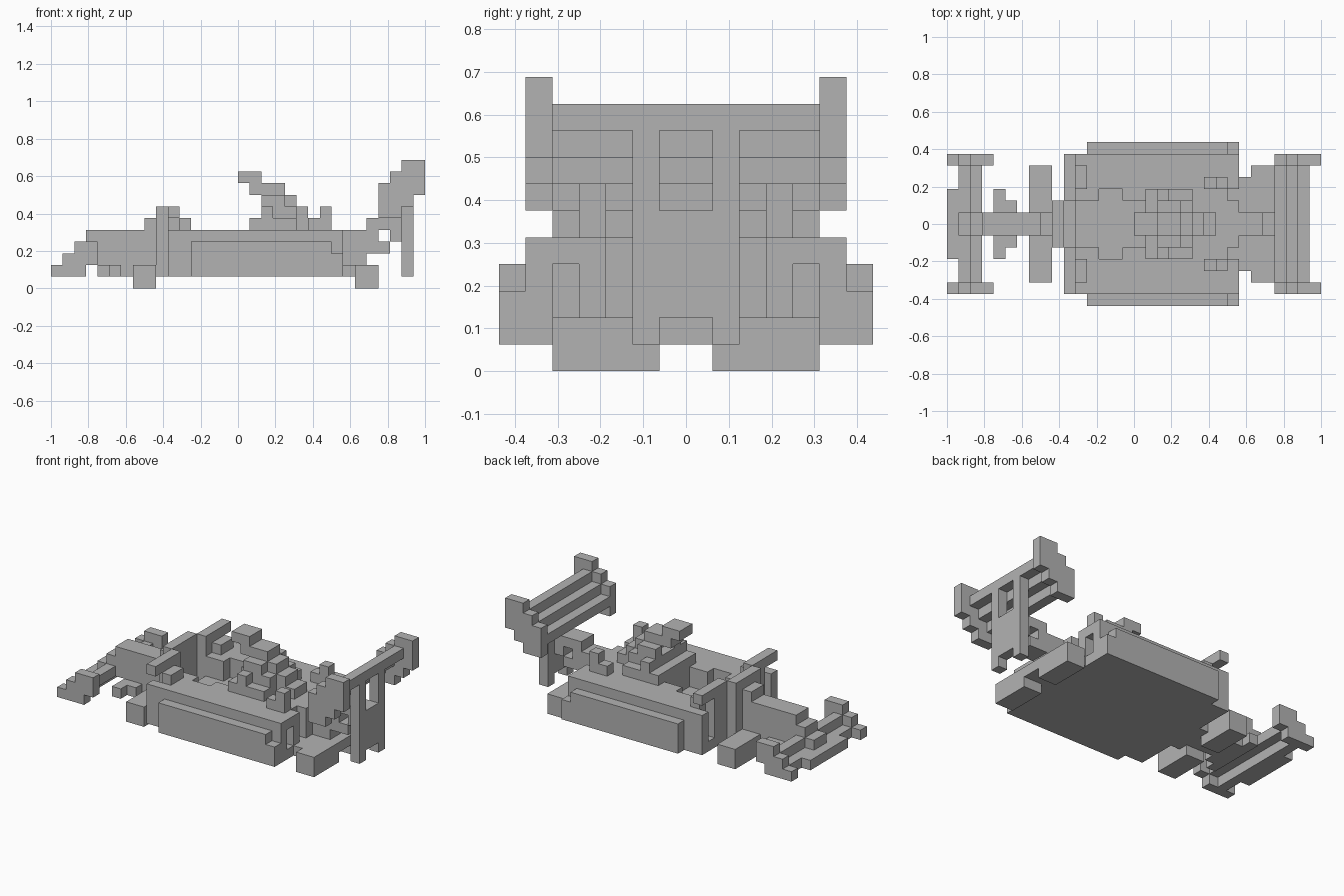
import bpy, bmesh
from mathutils import Matrix, Vector

if "Cube" in bpy.data.objects:
    bpy.data.objects.remove(bpy.data.objects["Cube"], do_unlink=True)

U = 1 / 16  # edge of one block
grey = bpy.data.materials.new("light_grey")
grey.use_nodes = True
colour = (0.45, 0.45, 0.45, 1)
grey.diffuse_color = colour
grey.node_tree.nodes["Principled BSDF"].inputs["Base Color"].default_value = colour


def add_box(bm, lo, hi):
    lo, hi = Vector(lo) * U, Vector(hi) * U
    size = hi - lo
    m = Matrix.Translation((lo + hi) / 2) @ Matrix.Diagonal((*size, 1))
    bmesh.ops.create_cube(bm, size=1, matrix=m)


def part(name, *boxes):
    """Each box: x start, x end, inner y, outer y, z start, z end; mirrored in y."""
    bm = bmesh.new()
    for x0, x1, y0, y1, z0, z1 in boxes:
        if y0 == 0:
            add_box(bm, (x0, -y1, z0), (x1, y1, z1))
        else:
            add_box(bm, (x0, y0, z0), (x1, y1, z1))
            add_box(bm, (x0, -y1, z0), (x1, -y0, z1))
    mesh = bpy.data.meshes.new(name)
    bm.to_mesh(mesh)
    bm.free()
    mesh.materials.append(grey)
    bpy.context.collection.objects.link(bpy.data.objects.new(name, mesh))


# Front wing: stepped end plates and two slats
part("front_end_plates", *[(x, x + 1, 5, 6, max(1, x + 15), min(4, x + 18))
                           for x in range(-16, -12)])
part("front_wing", (-16, -15, 0, 3, 1, 2), (-15, -14, 0, 5, 1, 2),
     (-14, -13, 0, 5, 2, 3))

# Nose rising to the cockpit
part("nose", (-15, -14, 0, 1, 2, 3), (-14, -13, 0, 1, 3, 4),
     (-13, -12, 0, 1, 2, 5), (-12, -7, 0, 1, 1, 5), (-8, -7, 0, 1, 5, 6))
part("nose_boards", (-12, -11, 1, 3, 1, 2), (-11, -10, 1, 2, 1, 2))
part("cockpit_front", (-7, -6, 0, 2, 1, 7))

# Low supports in place of wheels
part("front_feet", (-9, -7, 1, 5, 0, 2))
part("rear_feet", (10, 12, 1, 5, 0, 2))

# Floor and side bodywork, leaving the cockpit open
part("floor", (-6, 9, 0, 6, 1, 2), (-5, 8, 0, 3, 2, 3))
part("side_pods", (-5, 8, 3, 6, 2, 5), (-5, -3, 2, 3, 3, 5),
     (-1, 8, 2, 3, 3, 5), (1, 9, 0, 2, 2, 5))
part("side_skirts", (-4, 8, 6, 7, 1, 4), (8, 9, 6, 7, 1, 3))

# Inlet walls, front mirrors and their stems
part("inlet_walls", (-6, -5, 5, 6, 2, 5), (-6, -5, 2, 4, 2, 6))
part("mirrors", (-6, -5, 2, 6, 6, 7), (-5, -4, 3, 5, 5, 6))

# Rear outlets with fins
part("outlet_frames", (8, 9, 4, 6, 4, 5), (8, 9, 5, 6, 2, 4))
part("outlet_fins", (8, 9, 3, 4, 2, 5), (7, 8, 3, 4, 5, 7), (6, 7, 3, 4, 5, 6))

# Engine cover climbing forward to the air scoop
part("engine_cover", (1, 5, 0, 3, 5, 6), (5, 7, 0, 1, 5, 6),
     (2, 6, 0, 1, 6, 7), (3, 5, 0, 1, 7, 8), (1, 4, 0, 1, 8, 9))
part("engine_sides", (2, 3, 2, 3, 6, 7), (4, 5, 1, 2, 6, 7),
     (2, 4, 1, 2, 6, 8))
part("air_scoop", (0, 2, 0, 1, 9, 10))

# Tail
part("tail_floor", (9, 10, 0, 4, 1, 2), (10, 12, 0, 1, 1, 2))
part("tail_spine", (9, 11, 0, 1, 2, 5), (11, 12, 0, 1, 3, 6),
     (12, 13, 0, 1, 3, 4), (12, 13, 0, 1, 5, 6), (13, 14, 0, 1, 4, 6))

# Rear wing: pierced post, three slats, stepped end plates
part("rear_post", (14, 15, 1, 2, 1, 9), (14, 15, 0, 1, 2, 6))
part("rear_slats", *[(x, x + 1, 0, 5, x - 5, x - 4) for x in range(12, 15)])
part("rear_end_plates", (12, 13, 5, 6, 6, 9), (13, 14, 5, 6, 6, 10),
     (14, 15, 5, 6, 7, 11), (15, 16, 5, 6, 8, 11))
